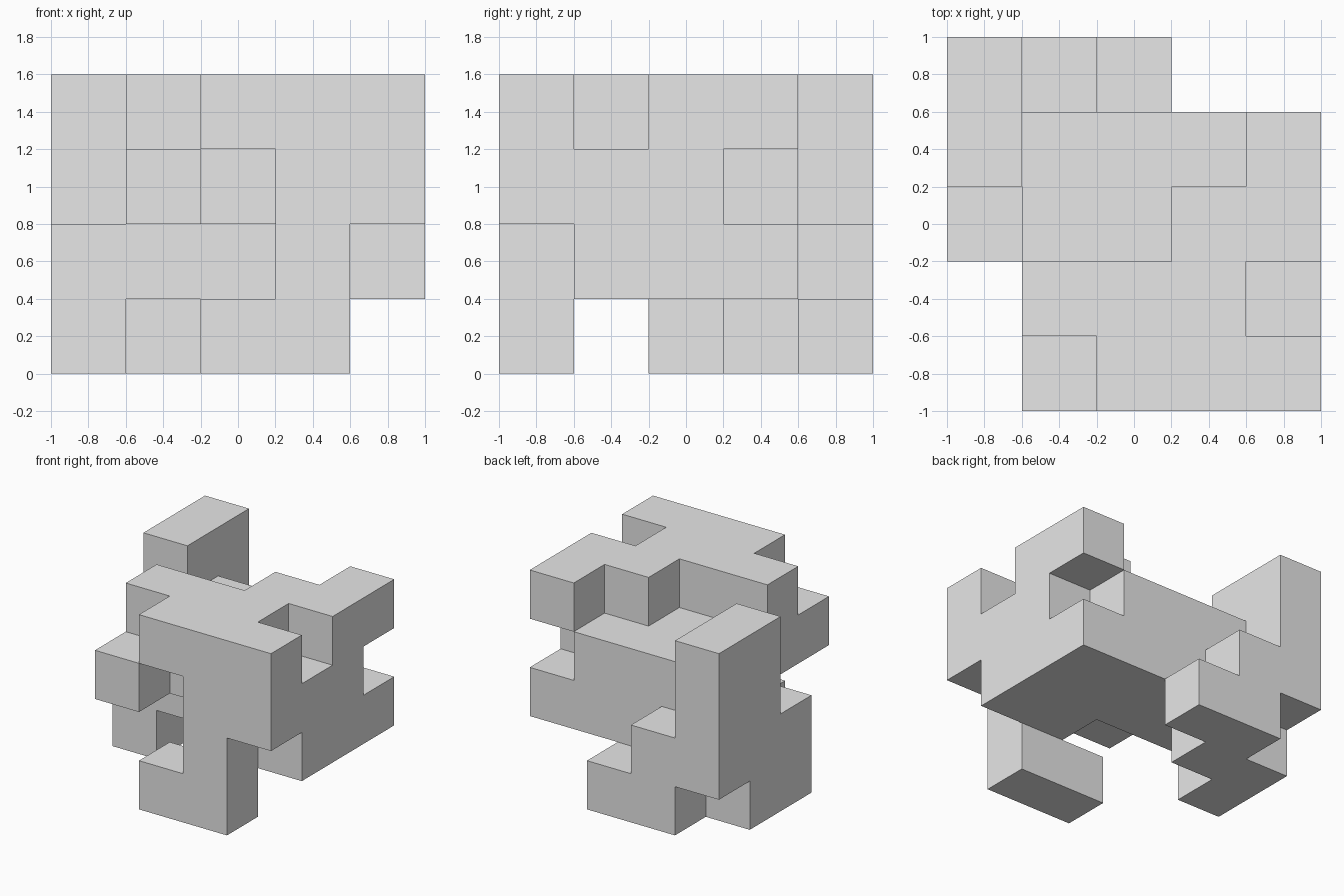
import bpy
import bmesh
from mathutils import Vector

cube = bpy.data.objects.get("Cube")
if cube:
    bpy.data.objects.remove(cube, do_unlink=True)

CELL = 0.4

# Floor plans from the bottom layer up; rows run back to front, columns left to right
LAYERS = [
    [".##..",
     "##...",
     "#....",
     ".....",
     "..##."],
    ["##...",
     "#####",
     "#####",
     "...##",
     "...#."],
    ["#....",
     "####.",
     ".####",
     ".####",
     ".#.##"],
    ["#....",
     "#...#",
     "...##",
     ".###.",
     "..###"],
]

# Filled cells
filled = {
    (x, y, z)
    for z, plan in enumerate(LAYERS)
    for y, row in enumerate(reversed(plan))
    for x, mark in enumerate(row)
    if mark == "#"
}

# Outer skin: one square wherever a filled cell meets an empty one
bm = bmesh.new()
half = Vector((1, 1, 0))
for cell in sorted(filled):
    centre = Vector(cell) + Vector((0.5, 0.5, 0.5))
    for axis in range(3):
        for sign in (-1, 1):
            normal = Vector((0, 0, 0))
            normal[axis] = sign
            if tuple(int(c + n) for c, n in zip(cell, normal)) in filled:
                continue
            u = Vector((0, 0, 0))
            u[(axis + 1) % 3] = 0.5
            v = normal.cross(u)
            middle = centre + normal * 0.5
            corners = (middle - u - v, middle + u - v, middle + u + v, middle - u + v)
            bm.faces.new([bm.verts.new(c * CELL - half) for c in corners])
bmesh.ops.remove_doubles(bm, verts=bm.verts, dist=0.001)

mesh = bpy.data.meshes.new("block_sculpture")
bm.to_mesh(mesh)
bm.free()
sculpture = bpy.data.objects.new("block_sculpture", mesh)
bpy.context.collection.objects.link(sculpture)

# Plain grey finish
grey = bpy.data.materials.new("plain_grey")
grey.use_nodes = True
colour = (0.8, 0.8, 0.8, 1)
grey.diffuse_color = colour
grey.node_tree.nodes["Principled BSDF"].inputs["Base Color"].default_value = colour
mesh.materials.append(grey)
